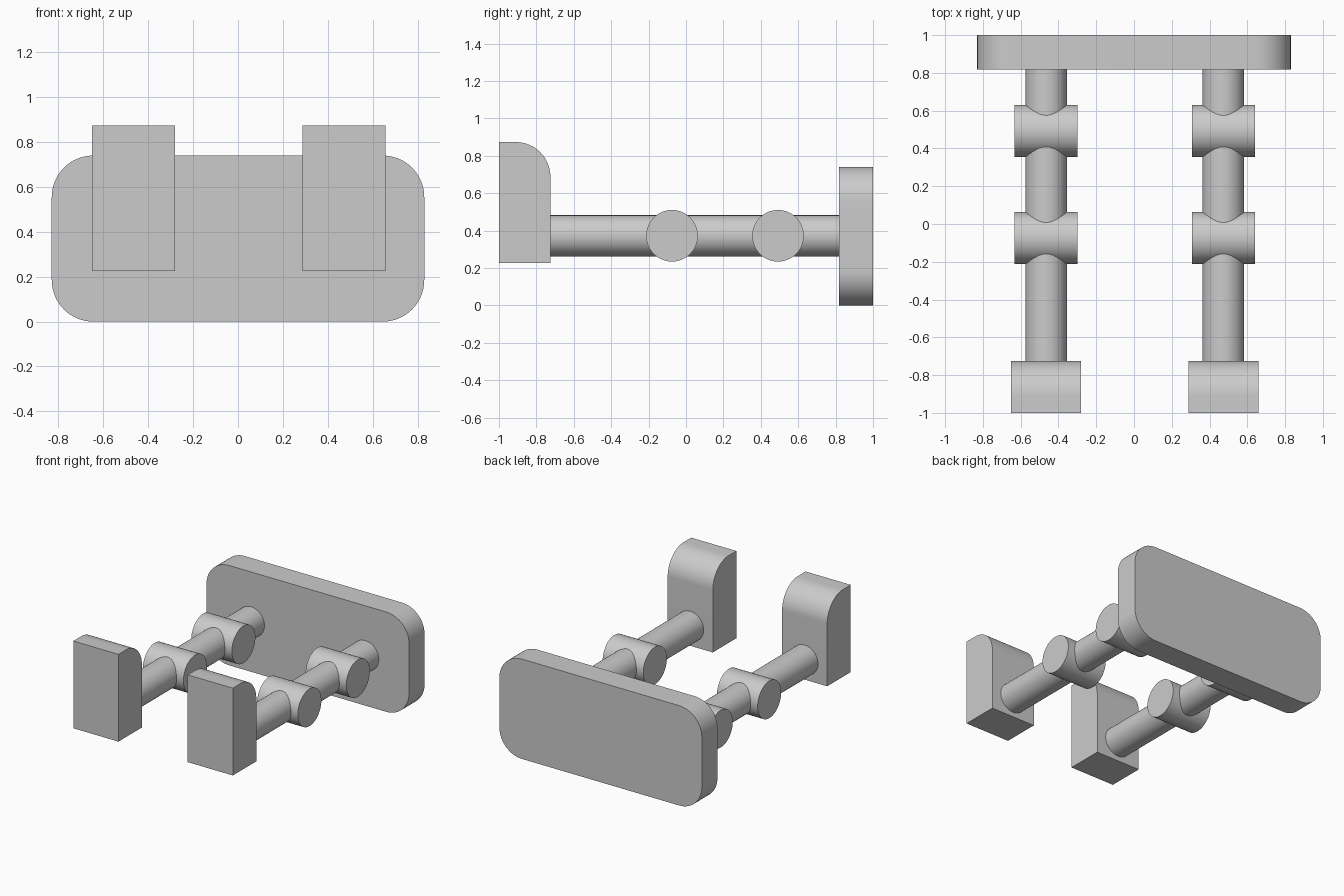
import bpy, bmesh, math
from mathutils import Matrix, Vector

default = bpy.data.objects.get("Cube")
if default:
    bpy.data.objects.remove(default, do_unlink=True)

grey = bpy.data.materials.new("plain grey")
grey.use_nodes = True
colour = (0.6, 0.6, 0.6, 1)
grey.diffuse_color = colour
grey.node_tree.nodes["Principled BSDF"].inputs["Base Color"].default_value = colour


def finish(name, bm):
    """Turn a bmesh into a grey object with sharp rims and smooth curves."""
    bmesh.ops.recalc_face_normals(bm, faces=bm.faces)
    mesh = bpy.data.meshes.new(name)
    bm.to_mesh(mesh)
    bm.free()
    mesh.materials.append(grey)
    obj = bpy.data.objects.new(name, mesh)
    bpy.context.collection.objects.link(obj)
    bpy.ops.object.select_all(action='DESELECT')
    obj.select_set(True)
    bpy.context.view_layer.objects.active = obj
    bpy.ops.object.shade_smooth_by_angle(angle=math.radians(30))
    return obj


def rounded_box(name, low, high, radius, is_rounded):
    """Box whose edges chosen by is_rounded(midpoint, direction) are rounded."""
    low, high = Vector(low), Vector(high)
    bm = bmesh.new()
    bmesh.ops.create_cube(bm, size=1)
    middle = (low + high) / 2
    for v in bm.verts:
        v.co = middle + v.co * (high - low)
    edges = []
    for e in bm.edges:
        a, b = (v.co for v in e.verts)
        if is_rounded((a + b) / 2 - middle, (b - a).normalized()):
            edges.append(e)
    bmesh.ops.bevel(bm, geom=edges, offset=radius, offset_type='OFFSET',
                    segments=16, profile=0.5, affect='EDGES')
    return finish(name, bm)


def cylinder(name, centre, radius, length, axis):
    turn = Matrix.Rotation(math.pi / 2, 4, 'Y' if axis == 'X' else 'X')
    bm = bmesh.new()
    bmesh.ops.create_cone(bm, cap_ends=True, segments=64, radius1=radius,
                          radius2=radius, depth=length,
                          matrix=Matrix.Translation(centre) @ turn)
    return finish(name, bm)


# Back plate with four rounded corners
rounded_box("back_plate", (-0.83, 0.817, 0), (0.83, 1, 0.74), 0.185,
            lambda mid, d: abs(d.y) > 0.9)

# Two arms: long rod, two cross cylinders and an upright end block
rod_z = 0.372
for side, x in (("right", -0.465), ("left", 0.473)):
    cylinder(side + "_rod", (x, 0.05, rod_z), 0.11, 1.58, 'Y')
    for place, y in (("front", -0.075), ("rear", 0.492)):
        cylinder(f"{side}_{place}_cross_cylinder", (x, y, rod_z), 0.138, 0.333, 'X')
    rounded_box(side + "_end_block", (x - 0.185, -1, 0.226),
                (x + 0.185, -0.725, 0.873), 0.185,
                lambda mid, d: abs(d.x) > 0.9 and mid.y > 0 and mid.z > 0)
